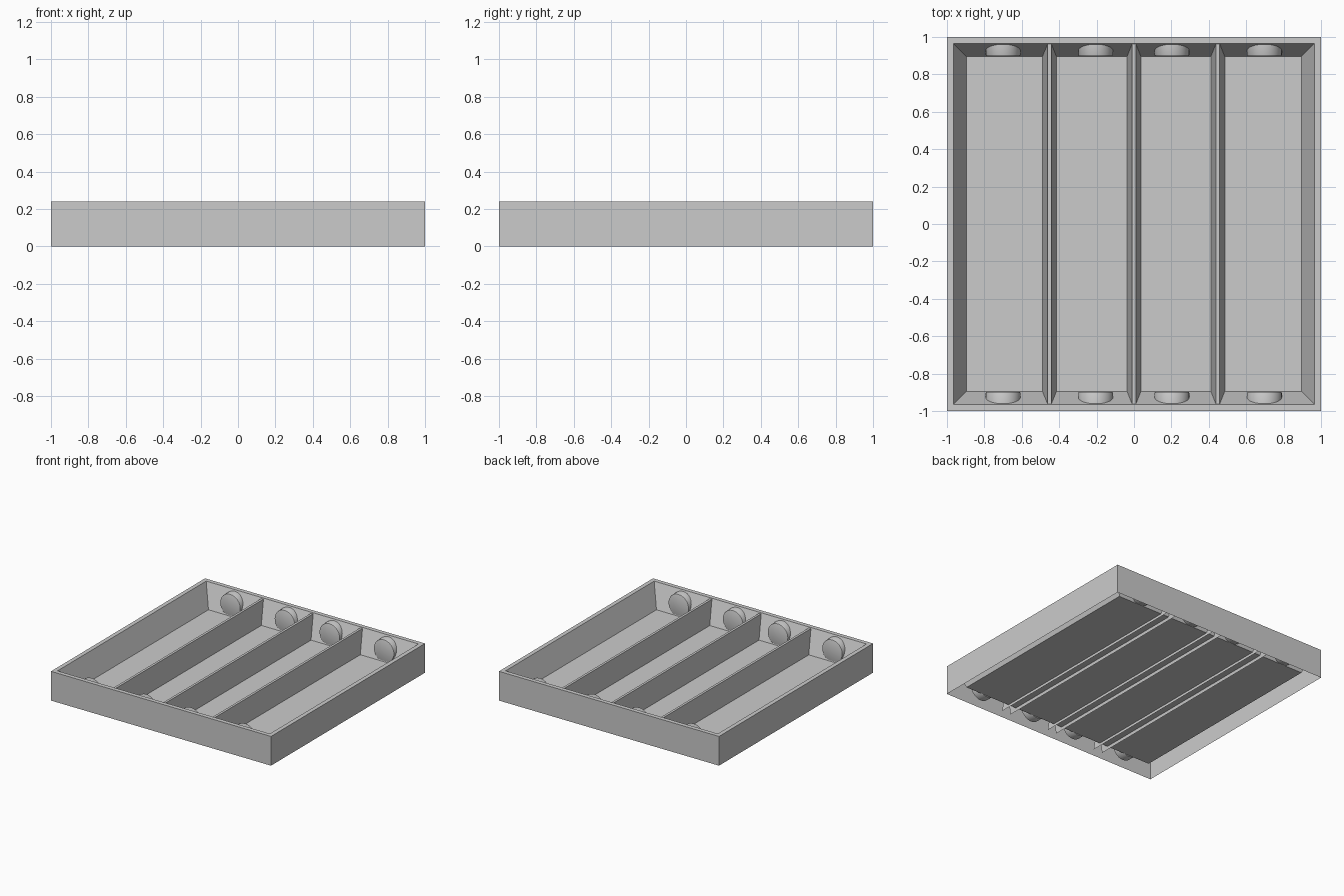
import bpy, bmesh, math
from mathutils import Matrix

if "Cube" in bpy.data.objects:
    bpy.data.objects.remove(bpy.data.objects["Cube"])

FLOOR = 0.05


def make_object(name, bm):
    mesh = bpy.data.meshes.new(name)
    bm.to_mesh(mesh)
    bm.free()
    obj = bpy.data.objects.new(name, mesh)
    bpy.context.collection.objects.link(obj)
    return obj


# Open-bottomed tray: outer wall, flat rim, sloping inner wall, raised floor
def tray():
    bm = bmesh.new()
    profile = [(1.0, 0.0), (1.0, 0.24), (0.965, 0.24), (0.895, FLOOR)]
    rings = [[bm.verts.new((sx * r, sy * r, z))
              for sx, sy in ((-1, -1), (1, -1), (1, 1), (-1, 1))]
             for r, z in profile]
    for low, high in zip(rings, rings[1:]):
        for i in range(4):
            j = (i + 1) % 4
            bm.faces.new((low[i], low[j], high[j], high[i]))
    bm.faces.new(rings[-1])
    make_object("tray", bm)


# Tapered divider: folded sheet whose legs pass just below the floor
def divider(name, x):
    bm = bmesh.new()
    profile = [(0.041, 0.025), (0.01, 0.233), (-0.01, 0.233), (-0.041, 0.025)]
    ends = [[bm.verts.new((x + px, y, z)) for px, z in profile]
            for y in (-0.962, 0.962)]
    for i in range(3):
        bm.faces.new((ends[0][i], ends[1][i], ends[1][i + 1], ends[0][i + 1]))
    bmesh.ops.recalc_face_normals(bm, faces=bm.faces)
    obj = make_object(name, bm)
    if obj.data.polygons[1].normal.z < 0:
        obj.data.flip_normals()


# Round lamp socket poking through the sloping end wall
def socket(name, x, side):
    bm = bmesh.new()
    bmesh.ops.create_cone(bm, cap_ends=True, segments=32, radius1=0.093,
                          radius2=0.093, depth=0.07,
                          matrix=Matrix.Translation((x, side * 0.932, 0.136))
                          @ Matrix.Rotation(math.pi / 2, 4, 'X'))
    rim = [e for e in bm.edges
           if all(abs(v.co.y) < 0.9 for v in e.verts)]
    bmesh.ops.bevel(bm, geom=rim, offset=0.007, segments=2, profile=0.5,
                    affect='EDGES')
    obj = make_object(name, bm)
    bpy.ops.object.select_all(action='DESELECT')
    obj.select_set(True)
    bpy.context.view_layer.objects.active = obj
    bpy.ops.object.shade_smooth_by_angle(angle=math.radians(35))


tray()
for n, x in enumerate((-0.452, 0.0, 0.448)):
    divider(f"divider_{n + 1}", x)
for label, side in (("front", -1), ("back", 1)):
    for n, x in enumerate((-0.7, -0.205, 0.203, 0.697)):
        socket(f"{label}_lamp_socket_{n + 1}", x, side)
